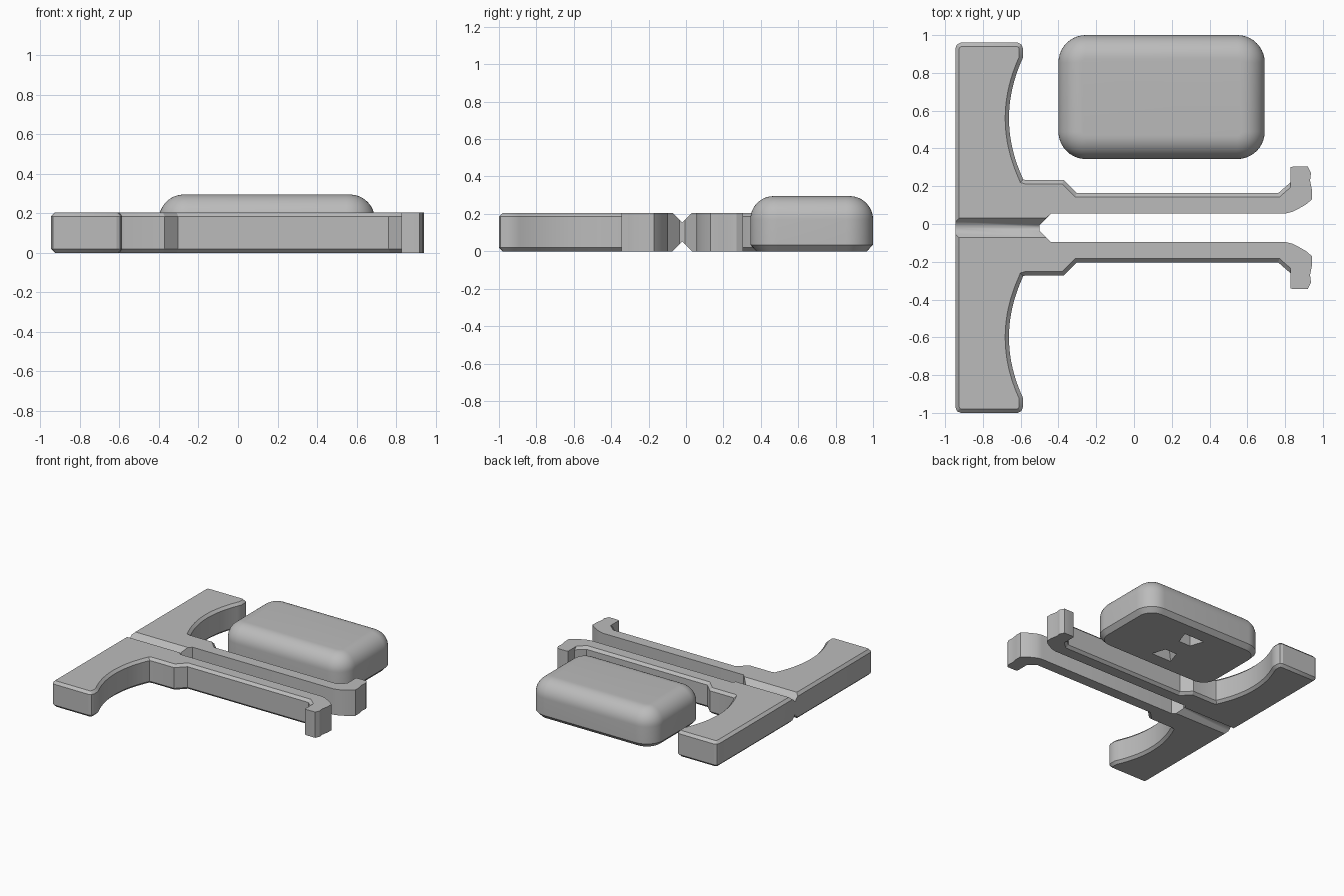
import bpy, bmesh, math
from mathutils import Vector

if "Cube" in bpy.data.objects:
    bpy.data.objects.remove(bpy.data.objects["Cube"])

grey = bpy.data.materials.new("plain grey")
grey.diffuse_color = (0.5, 0.5, 0.5, 1)
grey.use_nodes = True
grey.node_tree.nodes["Principled BSDF"].inputs["Base Color"].default_value = grey.diffuse_color


def loft(bm, loops):
    """Skin a stack of matching closed loops and cap both ends."""
    rings = [[bm.verts.new(p) for p in loop] for loop in loops]
    for a, b in zip(rings, rings[1:]):
        for i in range(len(a)):
            j = (i + 1) % len(a)
            bm.faces.new((a[i], a[j], b[j], b[i]))
    bm.faces.new(rings[0])
    bm.faces.new(rings[-1])
    bmesh.ops.recalc_face_normals(bm, faces=bm.faces)


def make_object(name, bm, smooth=True):
    mesh = bpy.data.meshes.new(name)
    bm.to_mesh(mesh)
    bm.free()
    mesh.materials.append(grey)
    ob = bpy.data.objects.new(name, mesh)
    bpy.context.collection.objects.link(ob)
    if smooth:
        bpy.ops.object.select_all(action='DESELECT')
        ob.select_set(True)
        bpy.context.view_layer.objects.active = ob
        bpy.ops.object.shade_smooth_by_angle(angle=math.radians(25))
    return ob


def inset(points, dists):
    """Move each edge of a clockwise outline inward by its own distance."""
    result = []
    n = len(points)
    for i, p in enumerate(points):
        e1 = (p - points[i - 1]).normalized()
        e2 = (points[(i + 1) % n] - p).normalized()
        n1, n2 = Vector((e1.y, -e1.x)), Vector((e2.y, -e2.x))
        d1, d2 = dists[i - 1], dists[i]
        det = n1.x * n2.y - n1.y * n2.x
        if abs(det) < 1e-3:
            result.append(p + n2 * d2)
        else:
            result.append(p + Vector((d1 * n2.y - d2 * n1.y, n1.x * d2 - n2.x * d1)) / det)
    return result


# Folding clip: half outline, y measured from the hinge line
H, C, AXIS = 0.205, 0.02, -0.02
chamfered = [(-0.946, 0), (-0.946, 0.95), (-0.937, 0.971), (-0.918, 0.98),
             (-0.616, 0.98), (-0.597, 0.971), (-0.588, 0.95)]
for i in range(21):                                   # finger scoop
    t = 1 - 1.97 * i / 20
    chamfered.append((-0.662 + 0.074 * t * t, 0.58 + 0.32 * t))
chamfered += [(-0.587, 0.256), (-0.573, 0.252), (-0.372, 0.252),
              (-0.303, 0.183), (0.763, 0.183)]
plain = [(0.828, 0.24), (0.828, 0.32), (0.845, 0.325), (0.92, 0.325),
         (0.937, 0.29), (0.932, 0.25), (0.942, 0.20), (0.942, 0.15),
         (0.91, 0.123), (0.873, 0.102), (0.84, 0.085), (0.80, 0.075),
         (-0.44, 0.075), (-0.50, 0.015), (-0.50, 0)]
outline = [Vector(p) for p in chamfered + plain]
small = inset(outline, [C] * len(chamfered) + [0] * len(plain))
bm = bmesh.new()
loft(bm, [[(p.x, p.y, z) for p in ring] for ring, z in
          ((small, 0), (outline, C), (outline, H - C), (small, H))])

# V grooves above and below the hinge web
for z, up in ((0.153, 1), (0.052, -1)):
    cut = bmesh.ops.bisect_plane(bm, geom=bm.verts[:] + bm.edges[:] + bm.faces[:],
                                 dist=1e-6, plane_co=(0, 0, z), plane_no=(0, -1, up),
                                 clear_outer=True)
    edges = [e for e in cut["geom_cut"] if isinstance(e, bmesh.types.BMEdge)]
    bmesh.ops.edgenet_fill(bm, edges=edges)
bmesh.ops.delete(bm, geom=[f for f in bm.faces if all(abs(v.co.y) < 1e-4 for v in f.verts)],
                 context='FACES')
bmesh.ops.recalc_face_normals(bm, faces=bm.faces)
clip = make_object("folding_clip", bm)
clip.location.y = AXIS
mirror = clip.modifiers.new("other half", 'MIRROR')
mirror.use_axis = (False, True, False)
mirror.merge_threshold = 0.0005

# Rounded pad
CX, CY, HX, HY, R, TOP = 0.146, 0.672, 0.546, 0.328, 0.145, 0.295


def rounded_rect(d, z, seg=10):
    pts = []
    for k, (sx, sy) in enumerate(((1, 1), (-1, 1), (-1, -1), (1, -1))):
        for i in range(seg + 1):
            a = math.pi / 2 * (k + i / seg)
            pts.append((CX + sx * (HX - R) + (R - d) * math.cos(a),
                        CY + sy * (HY - R) + (R - d) * math.sin(a), z))
    return pts


F = 0.125                                             # top fillet
levels = [(0.033, 0), (0, 0.035)]
for i in range(13):
    a = math.pi / 2 * i / 12
    levels.append((F * (1 - math.cos(a)), TOP - F + F * math.sin(a)))
bm = bmesh.new()
loft(bm, [rounded_rect(d, z) for d, z in levels])
pad = make_object("rounded_pad", bm)

# Two tapered sockets under the pad
for side, name in ((1, "back"), (-1, "front")):
    bm = bmesh.new()
    loops = []
    for z, k in ((-0.03, 1.15), (0.13, 0.6)):
        shape = ((-0.05, -0.055), (0.05, -0.055), (0.085, 0.05), (-0.085, 0.05))
        loops.append([(CX + x * k, CY + side * (0.135 + y * k), z) for x, y in shape])
    loft(bm, loops)
    cutter = make_object(name + "_socket_cutter", bm, False)
    cutter.hide_render = True
    cutter.hide_viewport = True
    cutter.display_type = 'WIRE'
    mod = pad.modifiers.new(name + " socket", 'BOOLEAN')
    mod.operation = 'DIFFERENCE'
    mod.solver = 'EXACT'
    mod.object = cutter
